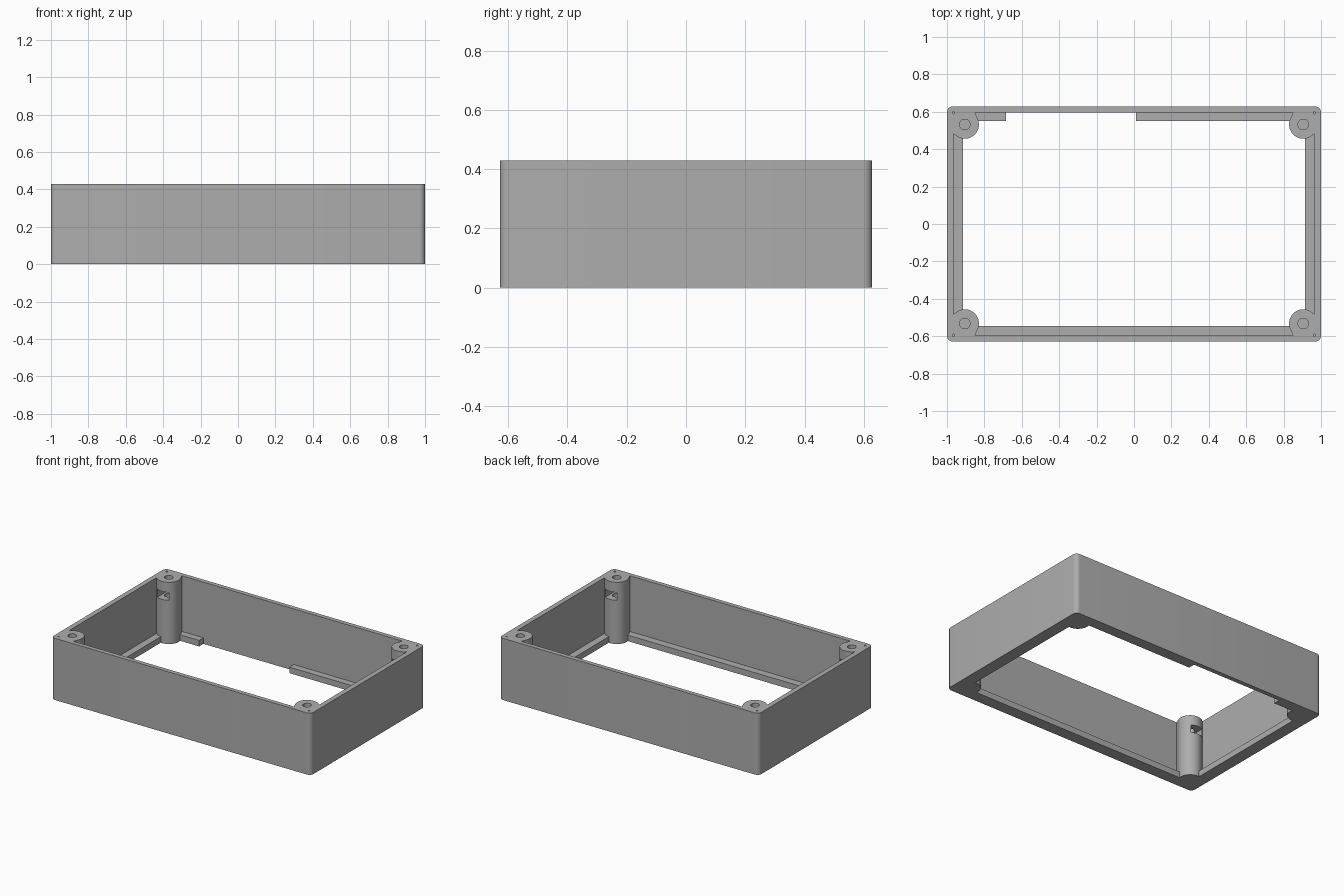
import bpy, bmesh
from math import cos, sin, pi, radians

if "Cube" in bpy.data.objects:
    bpy.data.objects.remove(bpy.data.objects["Cube"], do_unlink=True)

HX, HY, H = 1.0, 0.628, 0.43      # half length, half depth, height
IX, IY = 0.965, 0.597             # inner wall faces
PX, PY, PR = 0.905, 0.532, 0.076  # post centre and radius
LEDGE = 0.042

grey = bpy.data.materials.new("plain grey plastic")
grey.use_nodes = True
grey.diffuse_color = (0.42, 0.42, 0.42, 1)
grey.node_tree.nodes["Principled BSDF"].inputs["Base Color"].default_value = grey.diffuse_color


def prism(name, outline, z0, z1):
    """Extrude a flat outline between two heights."""
    bm = bmesh.new()
    base = bm.faces.new([bm.verts.new((x, y, z0)) for x, y in outline])
    top = bmesh.ops.extrude_face_region(bm, geom=[base])["geom"]
    for v in top:
        if isinstance(v, bmesh.types.BMVert):
            v.co.z = z1
    bmesh.ops.recalc_face_normals(bm, faces=bm.faces)
    mesh = bpy.data.meshes.new(name)
    bm.to_mesh(mesh)
    bm.free()
    mesh.materials.append(grey)
    obj = bpy.data.objects.new(name, mesh)
    bpy.context.collection.objects.link(obj)
    return obj


def rect(x0, x1, y0, y1):
    return [(x0, y0), (x1, y0), (x1, y1), (x0, y1)]


def disc(x, y, r, n=48):
    return [(x + r * cos(2 * pi * i / n), y + r * sin(2 * pi * i / n)) for i in range(n)]


def rounded(hx, hy, r, n=8):
    pts = []
    for k, (sx, sy) in enumerate([(1, 1), (-1, 1), (-1, -1), (1, -1)]):
        for i in range(n + 1):
            a = (k + i / n) * pi / 2
            pts.append((sx * (hx - r) + r * cos(a), sy * (hy - r) + r * sin(a)))
    return pts


def combine(target, tool, operation):
    """Apply a boolean with a tool, then discard the tool."""
    mod = target.modifiers.new("join", "BOOLEAN")
    mod.operation, mod.solver, mod.object = operation, "EXACT", tool
    bpy.context.view_layer.update()
    graph = bpy.context.evaluated_depsgraph_get()
    mesh = bpy.data.meshes.new_from_object(target.evaluated_get(graph))
    target.modifiers.clear()
    target.data = mesh
    bpy.data.objects.remove(tool, do_unlink=True)


# Outer walls, main cavity, and the bottom opening that leaves the ledges
body = prism("enclosure_frame", rounded(HX, HY, 0.03), 0, H)
combine(body, prism("cavity", rect(-IX, IX, -IY, IY), LEDGE, H + 0.1), "DIFFERENCE")
combine(body, prism("opening", rect(-0.915, 0.915, -0.545, 0.55), -0.1, LEDGE + 0.1), "DIFFERENCE")

# Gap in the back ledge
combine(body, prism("ledge_gap", rect(-0.685, 0.01, 0.4, IY), -0.1, LEDGE + 0.1), "DIFFERENCE")

# Corner posts with webs to the walls, screw holes, nut slots and pin holes
for sx in (-1, 1):
    for sy in (-1, 1):
        cx, cy = sx * PX, sy * PY
        web = [(0.98, 0.61), (0.85, 0.61), (0.85, IY), (0.835, 0.56),
               (PX, PY), (0.94, 0.467), (IX, 0.482), (0.98, 0.482)]
        combine(body, prism("web", [(sx * x, sy * y) for x, y in web], 0, H), "UNION")
        combine(body, prism("post", disc(cx, cy, PR), 0, H), "UNION")
        combine(body, prism("screw_hole", disc(cx, cy, 0.028, 32), 0.15, H + 0.1), "DIFFERENCE")
        y0, y1 = sorted((cy + sy * 0.035, cy - sy * 0.12))
        combine(body, prism("nut_slot", rect(cx - 0.043, cx + 0.043, y0, y1), 0.305, 0.36), "DIFFERENCE")
        combine(body, prism("pin_hole", disc(sx * 0.965, sy * 0.595, 0.006, 12), H - 0.06, H + 0.1), "DIFFERENCE")

# Smooth the round parts, keep the edges sharp
bpy.ops.object.select_all(action="DESELECT")
body.select_set(True)
bpy.context.view_layer.objects.active = body
bpy.ops.object.shade_smooth_by_angle(angle=radians(30))
